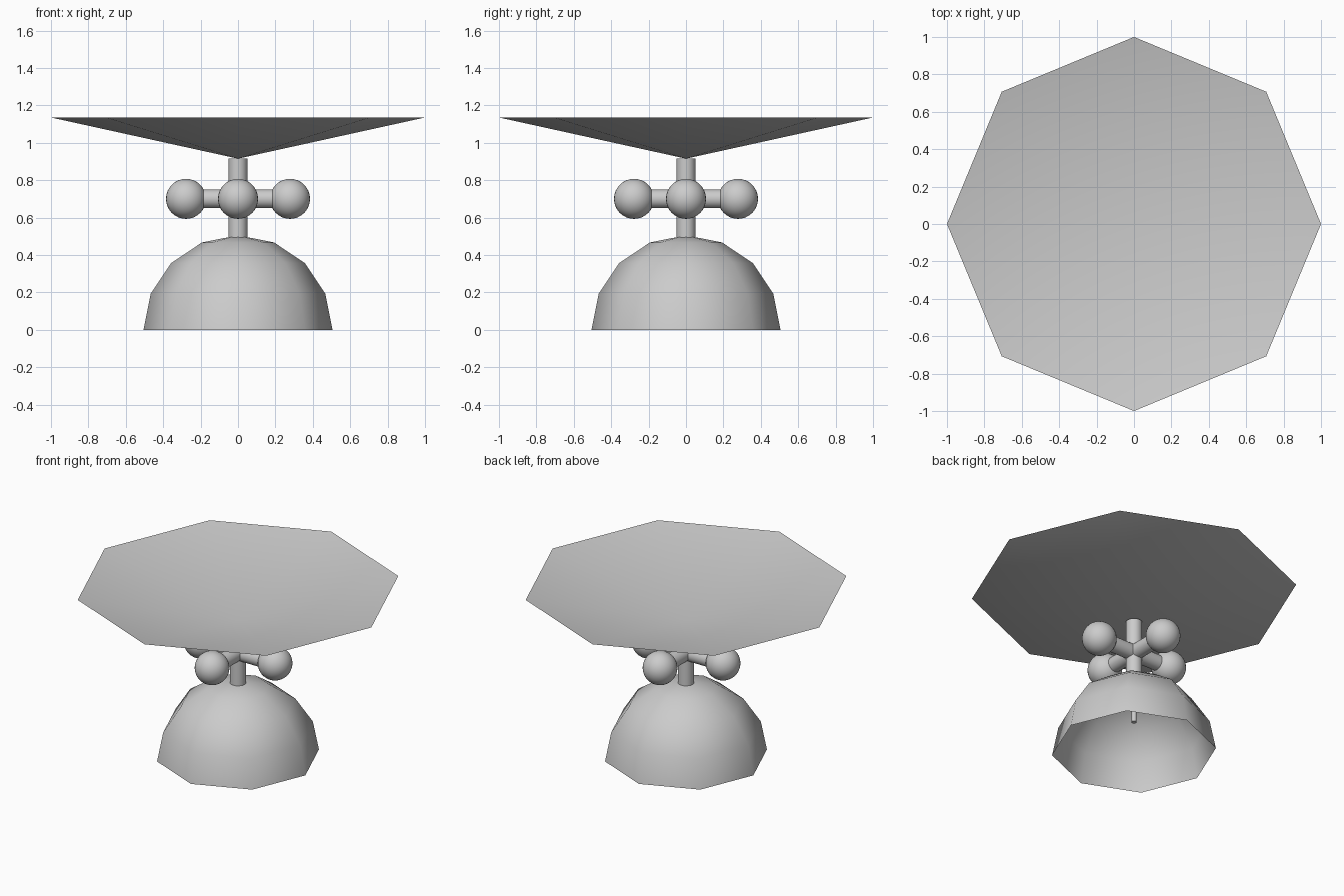
import bpy, bmesh
from math import sin, cos, pi, radians
from mathutils import Vector

if "Cube" in bpy.data.objects:
    bpy.data.objects.remove(bpy.data.objects["Cube"])

AXIS_Z = 0.70


def lathe(name, profile, sides):
    """Open shell of revolution about z; the first profile point is the tip."""
    bm = bmesh.new()
    tip = bm.verts.new((0, 0, profile[0][1]))
    rings = [[bm.verts.new((r * cos(2 * pi * i / sides), r * sin(2 * pi * i / sides), z))
              for i in range(sides)] for r, z in profile[1:]]
    for i in range(sides):
        j = (i + 1) % sides
        bm.faces.new((tip, rings[0][i], rings[0][j]))
        for a, b in zip(rings, rings[1:]):
            bm.faces.new((a[i], b[i], b[j], a[j]))
    bm.normal_update()
    # outside of both shells points away from the hub
    mesh = bpy.data.meshes.new(name)
    for f in bm.faces:
        f.smooth = True
    bm.to_mesh(mesh)
    bm.free()
    obj = bpy.data.objects.new(name, mesh)
    bpy.context.collection.objects.link(obj)
    return obj


def rod(name, start, end, radius):
    a, b = Vector(start), Vector(end)
    d = b - a
    bpy.ops.mesh.primitive_cylinder_add(
        vertices=32, radius=radius, depth=d.length, location=(a + b) / 2,
        rotation=d.to_track_quat('Z', 'Y').to_euler())
    bpy.context.object.name = name
    bpy.ops.object.shade_smooth_by_angle(angle=radians(40))


# Domed base shell, open underneath
R = 0.505
lathe("dome_base", [(R * sin(k * pi / 8), R * cos(k * pi / 8)) for k in range(5)], 8)

# Shallow open dish on top
lathe("dish", [(0, 0.915), (1.0, 1.135)], 8)

# Central post and thin pin hanging inside the dome
rod("post", (0, 0, 0.485), (0, 0, 0.917), 0.05)
rod("inner_pin", (0, 0, 0.21), (0, 0, 0.49), 0.016)

# Four arms with ball ends
for i, (x, y) in enumerate(((1, 0), (0, 1), (-1, 0), (0, -1))):
    rod(f"arm_{i}", (0, 0, AXIS_Z), (0.215 * x, 0.215 * y, AXIS_Z), 0.05)
    bpy.ops.mesh.primitive_uv_sphere_add(
        segments=32, ring_count=16, radius=0.107, location=(0.278 * x, 0.278 * y, AXIS_Z))
    bpy.context.object.name = f"ball_{i}"
    bpy.ops.object.shade_smooth()
